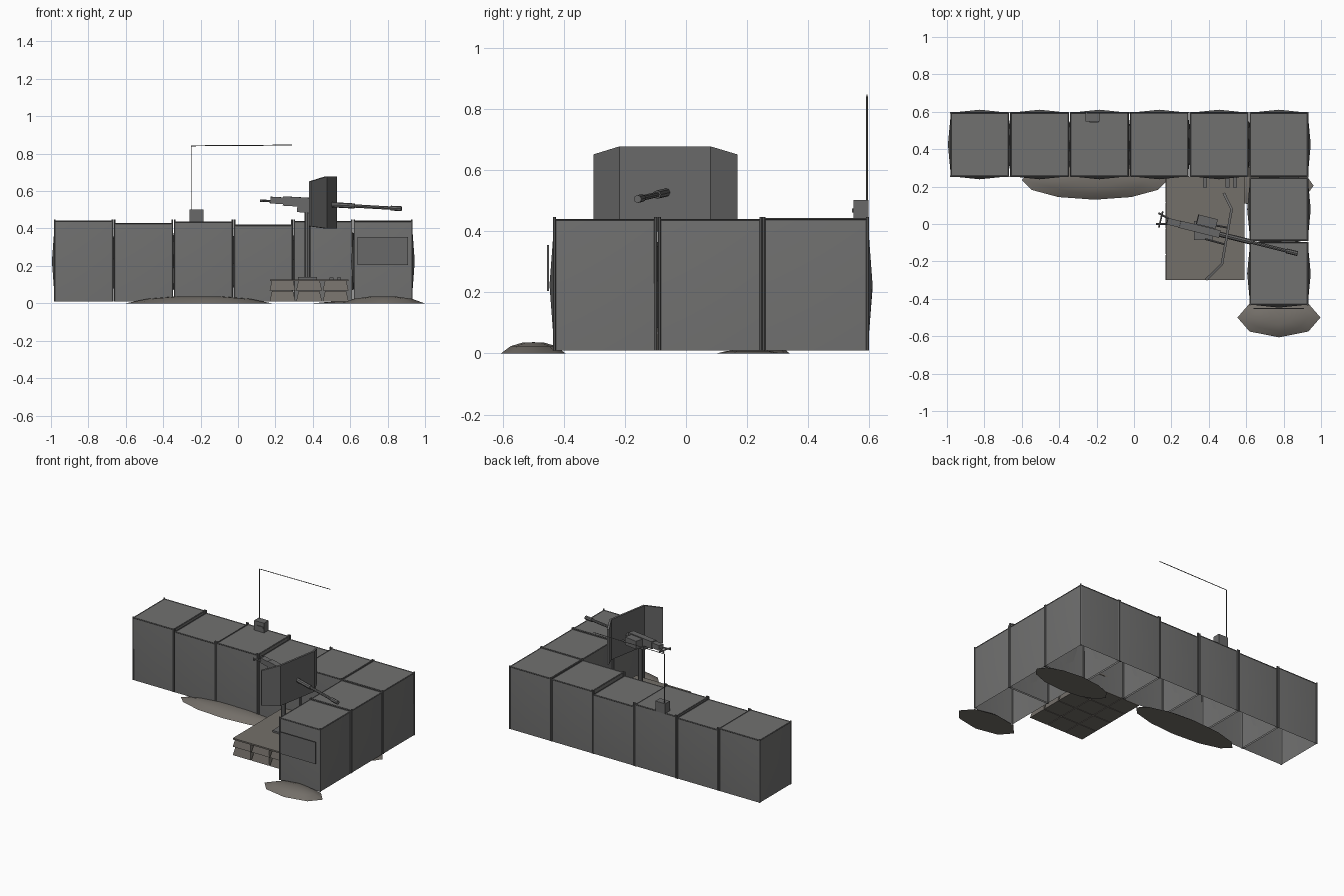
import bpy, bmesh, math
from mathutils import Matrix, Vector

if "Cube" in bpy.data.objects:
    bpy.data.objects.remove(bpy.data.objects["Cube"])


def paint(name, r, g, b):
    m = bpy.data.materials.new(name)
    m.diffuse_color = (r, g, b, 1)
    m.use_nodes = True
    m.node_tree.nodes["Principled BSDF"].inputs["Base Color"].default_value = m.diffuse_color
    return m


FABRIC = paint("fabric", 0.165, 0.165, 0.163)
EARTH = paint("earth", 0.175, 0.16, 0.142)
METAL = paint("metal", 0.14, 0.14, 0.14)


def make(name, bm, mat=None, smooth=None, paint=METAL):
    if mat:
        bmesh.ops.transform(bm, matrix=mat, verts=bm.verts)
    me = bpy.data.meshes.new(name)
    bm.to_mesh(me)
    bm.free()
    me.materials.append(paint)
    if smooth:
        me.shade_smooth()
        me.set_sharp_from_angle(angle=math.radians(smooth))
    ob = bpy.data.objects.new(name, me)
    bpy.context.collection.objects.link(ob)
    return ob


def box(name, lo, hi, mat=None, taper=1.0, paint=METAL):
    """Box between two corners; taper scales the top face."""
    lo, hi = Vector(lo), Vector(hi)
    bm = bmesh.new()
    bmesh.ops.create_cube(bm, size=1)
    c, s = (lo + hi) / 2, hi - lo
    for v in bm.verts:
        k = taper if v.co.z > 0 else 1
        v.co = Vector((c.x + v.co.x * s.x * k, c.y + v.co.y * s.y * k, c.z + v.co.z * s.z))
    return make(name, bm, mat, None, paint)


def rod(name, a, b, r, mat=None, sides=6):
    a, b = Vector(a), Vector(b)
    d = b - a
    bm = bmesh.new()
    bmesh.ops.create_cone(bm, cap_ends=True, segments=sides, radius1=r, radius2=r, depth=d.length)
    m = Matrix.Translation((a + b) / 2) @ d.to_track_quat('Z', 'Y').to_matrix().to_4x4()
    bmesh.ops.transform(bm, matrix=m, verts=bm.verts)
    return make(name, bm, mat, 40)


def barrier_cell(name, x0, x1, y0, y1, top):
    """Bulging fabric cell, open underneath."""
    bm = bmesh.new()
    bmesh.ops.create_cube(bm, size=2)
    bmesh.ops.subdivide_edges(bm, edges=bm.edges[:], cuts=1, use_grid_fill=True)
    under = [f for f in bm.faces if f.normal.z < -0.9]
    bmesh.ops.delete(bm, geom=under, context='FACES')
    z0 = 0.01
    for v in bm.verts:
        p = v.co.copy()
        v.co = Vector(((x0 + x1) / 2 + p.x * (x1 - x0) / 2,
                       (y0 + y1) / 2 + p.y * (y1 - y0) / 2,
                       z0 + (p.z + 1) / 2 * (top - z0)))
        if abs(p.z) < 0.1 and abs(p.x) + abs(p.y) < 1.1:
            v.co += Vector((p.x, p.y, 0)) * 0.016
    make(name, bm, None, 30, FABRIC)
    # corner wires and the top frame
    for x in (x0, x1):
        for y in (y0, y1):
            rod("corner_wire", (x, y, 0.01), (x, y, 0.447), 0.005)
    for x in (x0, x1):
        rod("top_wire", (x, y0, top), (x, y1, top), 0.003, sides=4)
    for y in (y0, y1):
        rod("top_wire", (x0, y, top), (x1, y, top), 0.003, sides=4)


def mound(name, cx, cy, rx, ry, h, n=12):
    bm = bmesh.new()
    rings = []
    for k, z in ((1, 0), (0.7, 0.65 * h), (0.35, 0.95 * h)):
        rings.append([bm.verts.new((cx + rx * k * math.cos(2 * math.pi * i / n),
                                    cy + ry * k * math.sin(2 * math.pi * i / n), z))
                      for i in range(n)])
    tip = bm.verts.new((cx, cy, h))
    bm.faces.new(rings[0][::-1])
    for i in range(n):
        j = (i + 1) % n
        for a, b in zip(rings, rings[1:]):
            bm.faces.new((a[i], a[j], b[j], b[i]))
        bm.faces.new((rings[-1][i], rings[-1][j], tip))
    make(name, bm, None, 50, EARTH)


# barrier walls: long row, then the short return
tops = [0.44, 0.427, 0.435, 0.417, 0.438, 0.44]
g = 0.006
for i, t in enumerate(tops):
    x = -0.985 + i * 0.32
    barrier_cell(f"row_cell_{i}", x + g, x + 0.32 - g, 0.255, 0.595, t)
for i in range(2):
    y = -0.437 + i * 0.344
    barrier_cell(f"return_cell_{i}", 0.621, 0.929, y + g, y + 0.344 - g, 0.438)

# dirt spills
mound("dirt_inner", -0.21, 0.235, 0.39, 0.105, 0.037)
mound("dirt_front", 0.775, -0.5, 0.222, 0.106, 0.037, 8)
mound("dirt_corner", 0.68, 0.205, 0.28, 0.105, 0.012)

# two layers of tapered blocks under a flat deck
for z in (0.01, 0.068):
    for ix in range(3):
        for iy in range(4):
            cx, cy = 0.238 + ix * 0.142, -0.232 + iy * 0.138
            box("platform_block", (cx - 0.069, cy - 0.067, z),
                (cx + 0.069, cy + 0.067, z + 0.055), taper=0.82, paint=EARTH)
box("platform_deck", (0.17, -0.3, 0.118), (0.59, 0.25, 0.128), paint=EARTH)
for x in (0.38, 0.5, 0.54):
    box("deck_cleat", (x - 0.01, 0.195, 0.127), (x + 0.01, 0.25, 0.139))

# blank sign board
box("sign_board", (0.64, -0.455, 0.205), (0.91, -0.449, 0.355))

# gun stand
post = Vector((0.372, -0.035, 0))
box("stand_foot", post + Vector((-0.05, -0.05, 0.127)), post + Vector((0.05, 0.05, 0.14)))
rod("stand_post", post + Vector((0, 0, 0.13)), post + Vector((0, 0, 0.49)), 0.016, sides=8)

# gun, built along local +x and swung into place
G = (Matrix.Translation((0.4, -0.04, 0.533)) @ Matrix.Rotation(math.radians(-14), 4, 'Z')
     @ Matrix.Rotation(math.radians(3.2), 4, 'Y'))
box("cradle", (-0.08, -0.018, -0.05), (0.0, 0.018, -0.015), G)
box("receiver", (-0.16, -0.02, -0.02), (0.06, 0.02, 0.03), G)
box("receiver_rear", (-0.23, -0.018, -0.012), (-0.16, 0.018, 0.024), G)
for y in (-0.03, 0.03):
    rod("grip_arm", (-0.225, y * 0.5, 0.0), (-0.285, y, 0.0), 0.006, G)
rod("grip_bar", (-0.265, -0.045, 0.0), (-0.265, 0.045, 0.0), 0.005, G)
box("ammo_box", (-0.075, 0.022, -0.03), (0.03, 0.075, 0.025), G)
rod("barrel_jacket", (0.06, 0, 0), (0.23, 0, 0), 0.014, G, 8)
rod("barrel", (0.22, 0, 0), (0.49, 0, 0), 0.009, G, 8)
rod("muzzle", (0.43, 0, 0), (0.49, 0, 0), 0.013, G, 8)

# folded gun shield
path = [(0.48, 0.165), (0.522, 0.08), (0.47, -0.215), (0.385, -0.298)]
high = [0.652, 0.678, 0.678, 0.652]
low = [0.412, 0.40, 0.40, 0.412]
bm = bmesh.new()
bot = [bm.verts.new((x, y, z)) for (x, y), z in zip(path, low)]
top = [bm.verts.new((x, y, z)) for (x, y), z in zip(path, high)]
for i in range(3):
    bm.faces.new((bot[i + 1], bot[i], top[i], top[i + 1]))
shield = make("gun_shield", bm)
mod = shield.modifiers.new("thickness", 'SOLIDIFY')
mod.thickness = 0.014
mod.offset = 0
rod("shield_bracket", (0.38, -0.08, 0.5), (0.49, -0.11, 0.5), 0.006)
rod("shield_bracket", (0.39, 0.0, 0.5), (0.505, -0.02, 0.5), 0.006)

# radio box and aerial
box("radio_box", (-0.26, 0.548, 0.432), (-0.185, 0.598, 0.502))
box("radio_panel", (-0.237, 0.543, 0.462), (-0.19, 0.55, 0.475))
rod("aerial_mast", (-0.25, 0.593, 0.43), (-0.25, 0.593, 0.842), 0.003)
rod("aerial_wire", (-0.25, 0.593, 0.842), (0.29, 0.593, 0.846), 0.0025)
